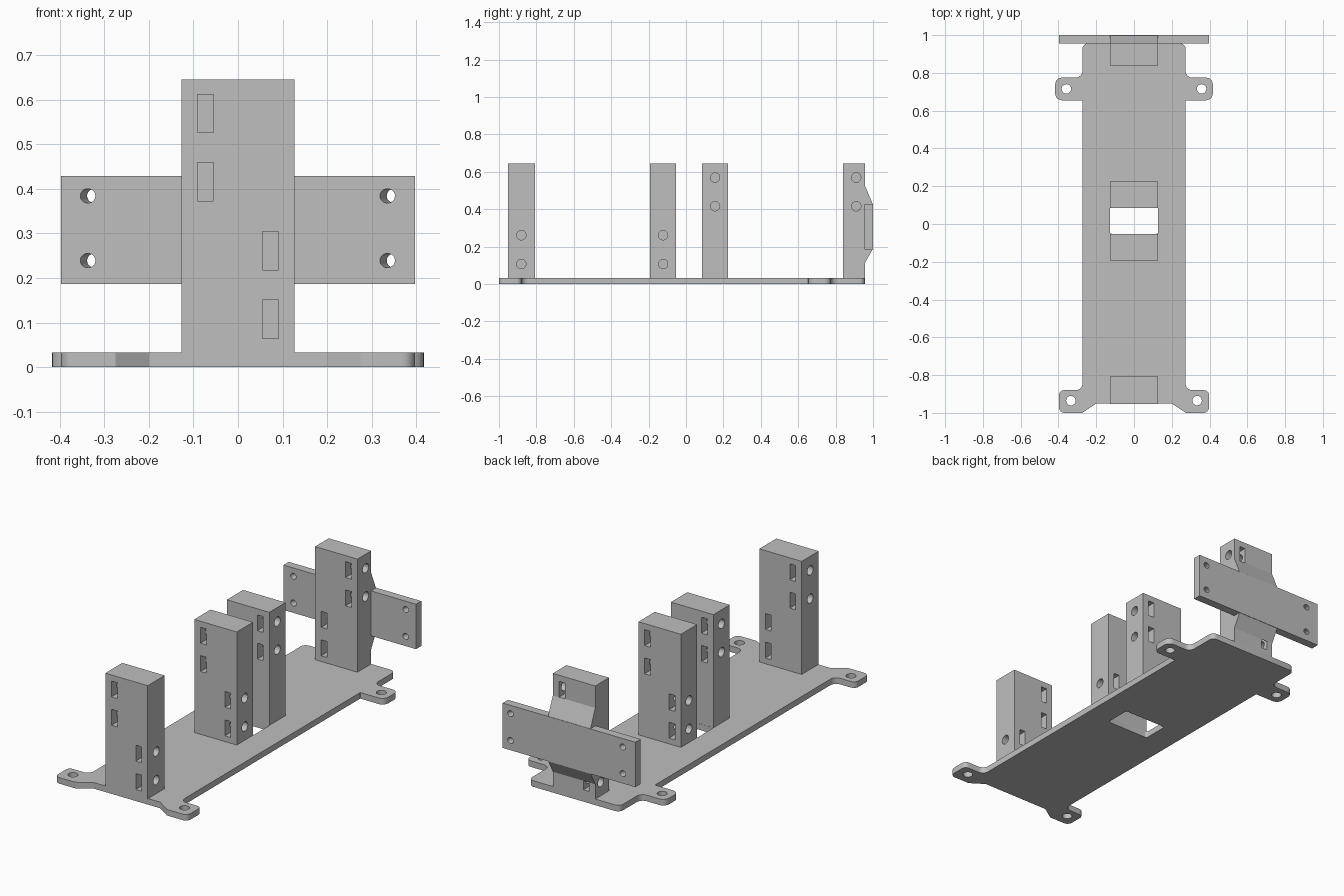
import bpy, bmesh, math
from mathutils import Vector, Matrix

cube = bpy.data.objects.get("Cube")
if cube:
    bpy.data.objects.remove(cube, do_unlink=True)

grey = bpy.data.materials.new("plain grey")
grey.use_nodes = True
grey.diffuse_color = (0.52, 0.52, 0.52, 1)
grey.node_tree.nodes["Principled BSDF"].inputs["Base Color"].default_value = (0.52, 0.52, 0.52, 1)


def finish(name, bm):
    bmesh.ops.recalc_face_normals(bm, faces=bm.faces)
    mesh = bpy.data.meshes.new(name)
    bm.to_mesh(mesh)
    bm.free()
    mesh.materials.append(grey)
    obj = bpy.data.objects.new(name, mesh)
    bpy.context.collection.objects.link(obj)
    return obj


def add_box(bm, x, y, z):
    """Box from three (low, high) ranges."""
    size = [r[1] - r[0] for r in (x, y, z)]
    mid = [(r[1] + r[0]) / 2 for r in (x, y, z)]
    bmesh.ops.create_cube(bm, size=1, matrix=Matrix.Translation(mid) @ Matrix.Diagonal((*size, 1)))


def add_rod(bm, centre, axis, radius, length):
    turn = Vector((0, 0, 1)).rotation_difference(Vector(axis)).to_matrix().to_4x4()
    bmesh.ops.create_cone(bm, cap_ends=True, segments=32, radius1=radius, radius2=radius,
                          depth=length, matrix=Matrix.Translation(centre) @ turn)


def extrude(bm, points, offset):
    face = bm.faces.new([bm.verts.new(p) for p in points])
    new = bmesh.ops.extrude_face_region(bm, geom=[face])["geom"]
    bmesh.ops.translate(bm, vec=offset, verts=[v for v in new if isinstance(v, bmesh.types.BMVert)])


def round_corners(corners, steps=6):
    """Fillet each (x, y, radius) corner of a closed outline."""
    out = []
    for i, (x, y, r) in enumerate(corners):
        p = Vector((x, y))
        if r == 0:
            out.append(p)
            continue
        a = (Vector(corners[i - 1][:2]) - p).normalized()
        b = (Vector(corners[(i + 1) % len(corners)][:2]) - p).normalized()
        half = a.angle(b) / 2
        centre = p + (a + b).normalized() * r / math.sin(half)
        start = p + a * r / math.tan(half) - centre
        end = p + b * r / math.tan(half) - centre
        sweep = start.angle_signed(end)
        for k in range(steps + 1):
            out.append(centre + Matrix.Rotation(-sweep * k / steps, 2) @ start)
    return out


def cut(obj, *cutters):
    for bm in cutters:
        tool = finish("cutter", bm)
        tool.hide_render = True
        mod = obj.modifiers.new("cut", 'BOOLEAN')
        mod.operation, mod.solver, mod.object = 'DIFFERENCE', 'EXACT', tool
        bpy.ops.object.select_all(action='DESELECT')
        bpy.context.view_layer.objects.active = obj
        obj.select_set(True)
        bpy.ops.object.modifier_apply(modifier=mod.name)
        bpy.data.objects.remove(tool, do_unlink=True)
    bpy.ops.object.shade_smooth_by_angle(angle=math.radians(30))


# Base plate with four mounting ears and a window
thick = 0.033
right = [(0.2, -0.95, 0), (0.275, -1, 0), (0.397, -1, 0.03), (0.397, -0.88, 0.025),
         (0.273, -0.88, 0.035), (0.273, 0.655, 0.004), (0.417, 0.655, 0.035),
         (0.417, 0.775, 0.035), (0.273, 0.775, 0.035), (0.273, 0.957, 0.03)]
outline = right + [(-x, y, r) for x, y, r in reversed(right)]
bm = bmesh.new()
extrude(bm, [(*p, 0) for p in round_corners(outline)], (0, 0, thick))
base = finish("base_plate", bm)

holes = bmesh.new()
for side in (-1, 1):
    add_rod(holes, (side * 0.334, -0.935, 0), (0, 0, 1), 0.025, 0.2)
    add_rod(holes, (side * 0.358, 0.715, 0), (0, 0, 1), 0.025, 0.2)
window = [(-0.128, -0.052, 0.012), (0.128, -0.052, 0.012),
          (0.128, 0.091, 0.012), (-0.128, 0.091, 0.012)]
extrude(holes, [(*p, -0.1) for p in round_corners(window)], (0, 0, 0.2))
cut(base, holes)

# Upright posts: nut slots run front to back, screw holes enter from the sides
half = 0.127
low_holes, high_holes = (0.107, 0.261), (0.416, 0.569)
posts = [("front_post", -0.953, -0.808, 1), ("middle_front_post", -0.192, -0.053, 1),
         ("middle_rear_post", 0.086, 0.225, -1), ("rear_post", 0.84, 0.957, -1)]
for name, y0, y1, low_side in posts:
    bm = bmesh.new()
    add_box(bm, (-half, half), (y0, y1), (thick, 0.645))
    post = finish(name, bm)
    slots, screws = bmesh.new(), bmesh.new()
    # the rear post is centred as if its full depth reached the panel
    mid = 0.91 if name == "rear_post" else (y0 + y1) / 2
    for side, heights in ((low_side, low_holes), (-low_side, high_holes)):
        for z in heights:
            x = side * 0.073
            add_box(slots, (x - 0.0175, x + 0.0175), (y0 - 0.05, y1 + 0.05), (z - 0.043, z + 0.043))
            add_rod(screws, (side * half, mid, z), (1, 0, 0), 0.025, 0.2)
    cut(post, slots, screws)

# Flared block joining the rear post to the panel
bm = bmesh.new()
profile = [(0.957, 0.113), (0.999, 0.188), (0.999, 0.426), (0.957, 0.526)]
extrude(bm, [(-half, y, z) for y, z in profile], (2 * half, 0, 0))
finish("panel_flare", bm)

# Rear panel with four slanted screw holes
bm = bmesh.new()
add_box(bm, (-0.397, 0.397), (0.955, 1), (0.186, 0.429))
panel = finish("rear_panel", bm)
holes = bmesh.new()
for x in (-0.329, 0.343):
    for z in (0.239, 0.384):
        add_rod(holes, (x, 0.978, z), (0.34, 1, 0), 0.016, 0.15)
cut(panel, holes)
